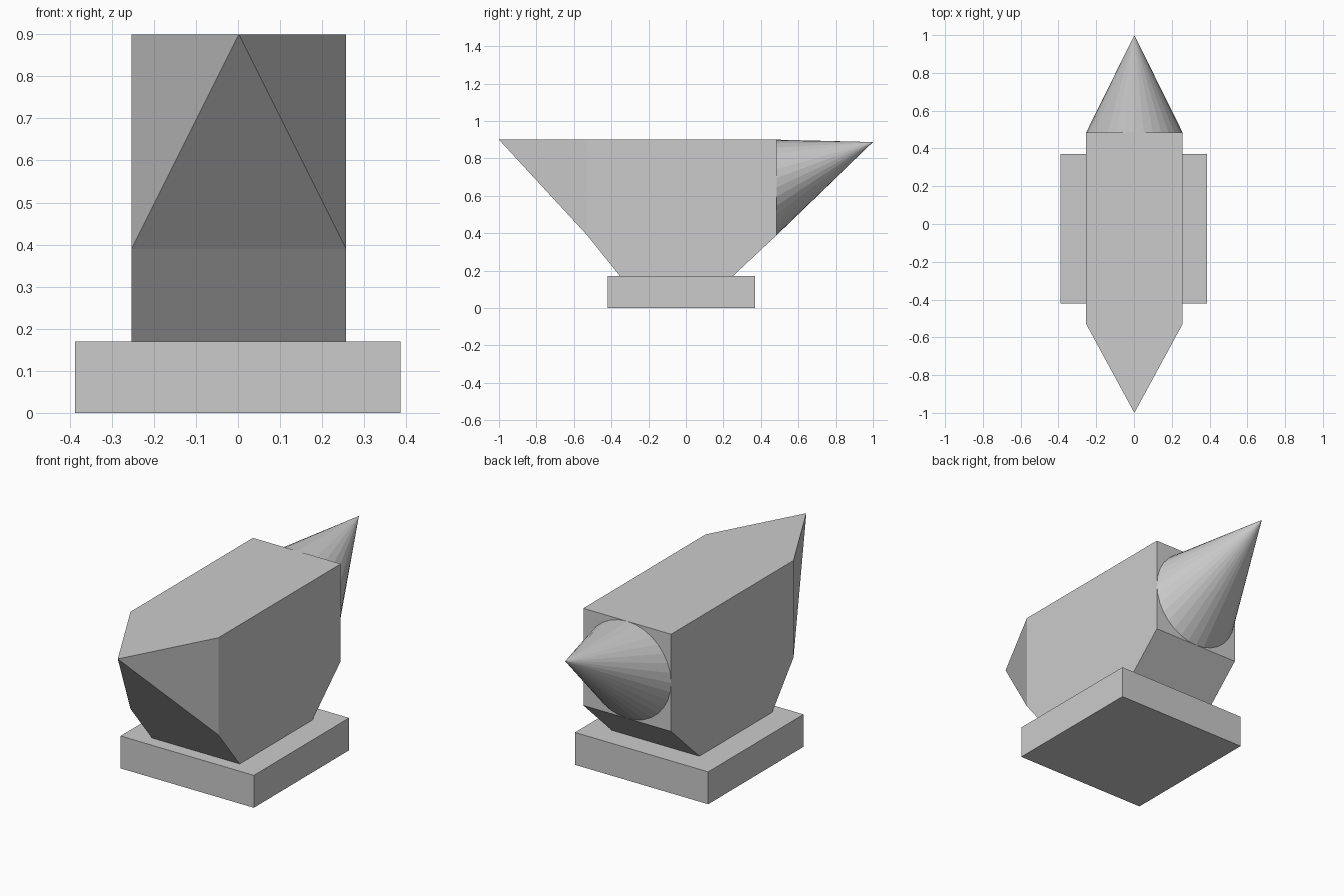
import bpy, bmesh
from mathutils import Matrix, Vector

if "Cube" in bpy.data.objects:
    bpy.data.objects.remove(bpy.data.objects["Cube"])

CX = 0.002  # shared centre line of body and cone


def finish(name, bm):
    bmesh.ops.recalc_face_normals(bm, faces=bm.faces)
    mesh = bpy.data.meshes.new(name)
    bm.to_mesh(mesh)
    bm.free()
    obj = bpy.data.objects.new(name, mesh)
    bpy.context.collection.objects.link(obj)
    return obj


# Base: flat rectangular slab
bm = bmesh.new()
bmesh.ops.create_cube(bm, size=1, matrix=Matrix.Translation((-0.001, -0.025, 0.085))
                      @ Matrix.Diagonal((0.774, 0.79, 0.17, 1)))
finish("base_slab", bm)

# Body: side profile (y, z) extruded across x
profile = [(-0.53, 0.9), (-0.53, 0.39), (-0.353, 0.17),
           (0.25, 0.17), (0.485, 0.39), (0.485, 0.9)]
bm = bmesh.new()
side = bm.faces.new([bm.verts.new((CX - 0.255, y, z)) for y, z in profile])
ext = bmesh.ops.extrude_face_region(bm, geom=[side], use_keep_orig=True)
bmesh.ops.translate(bm, vec=(0.51, 0, 0),
                    verts=[v for v in ext["geom"] if isinstance(v, bmesh.types.BMVert)])
# Pull the front face out to the pointed nose, level with the top
front = min(bm.faces, key=lambda f: f.calc_center_median().y)
nose = bmesh.ops.poke(bm, faces=[front])["verts"][0]
nose.co = Vector((CX, -1.0, 0.9))
# Merge the level nose triangle into the top
bm.normal_update()
top_edge = [e for e in bm.edges
            if all(abs(v.co.z - 0.9) < 1e-4 and abs(v.co.y + 0.53) < 1e-4 for v in e.verts)]
bmesh.ops.dissolve_edges(bm, edges=top_edge)
finish("body", bm)

# Rear cone: slanted, tip raised almost to the top of the body
bm = bmesh.new()
bmesh.ops.create_cone(bm, cap_ends=True, segments=32, radius1=0.255, radius2=0, depth=0.515,
                      matrix=Matrix.Translation((CX, 0.7425, 0.645))
                      @ Matrix.Rotation(-1.5707963, 4, 'X'))
bmesh.ops.remove_doubles(bm, verts=bm.verts, dist=1e-5)
tip = max(bm.verts, key=lambda v: v.co.y)
tip.co = Vector((CX, 1.0, 0.887))
finish("rear_cone", bm)
